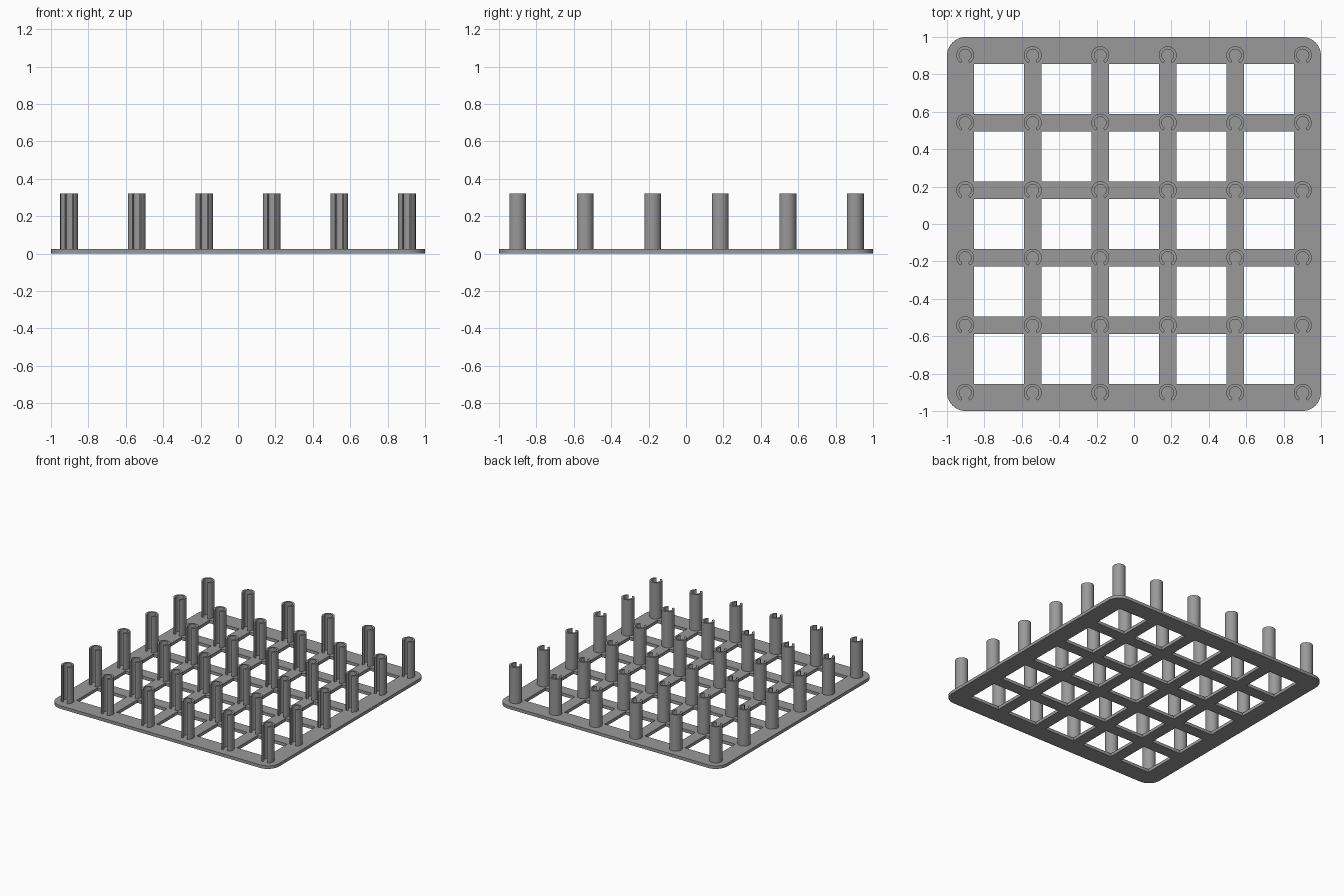
import bpy, bmesh, math

if "Cube" in bpy.data.objects:
    bpy.data.objects.remove(bpy.data.objects["Cube"])

grey = bpy.data.materials.new("mid_grey")
grey.diffuse_color = (0.32, 0.32, 0.32, 1)
grey.use_nodes = True
grey.node_tree.nodes["Principled BSDF"].inputs["Base Color"].default_value = grey.diffuse_color

PITCH = 0.361
CENTRES = [(i - 2.5) * PITCH for i in range(6)]
BAR = 0.047            # half width of a lattice bar
PLATE_H, TOP = 0.025, 0.32


def add_loop(curve, pts):
    s = curve.splines.new('POLY')
    s.points.add(len(pts) - 1)
    for p, (x, y) in zip(s.points, pts):
        p.co = (x, y, 0, 1)
    s.use_cyclic_u = True


def finish(mesh):
    # Smooth walls, sharp rims, one colour
    mesh.materials.clear()
    mesh.materials.append(grey)
    mesh.shade_smooth()
    mesh.set_sharp_from_angle(angle=math.radians(30))


# Lattice plate: rounded square outline with 5 x 5 square openings
curve = bpy.data.curves.new("plate_outline", 'CURVE')
curve.dimensions = '2D'
curve.fill_mode = 'BOTH'
curve.extrude = PLATE_H / 2
R = 0.1
outline = []
for k, (sx, sy) in enumerate([(1, 1), (-1, 1), (-1, -1), (1, -1)]):
    for j in range(9):
        a = math.pi / 2 * (k + j / 8)
        outline.append((sx * (1 - R) + R * math.cos(a), sy * (1 - R) + R * math.sin(a)))
add_loop(curve, outline)
for x0, x1 in zip(CENTRES, CENTRES[1:]):
    for y0, y1 in zip(CENTRES, CENTRES[1:]):
        l, r, b, t = x0 + BAR, x1 - BAR, y0 + BAR, y1 - BAR
        add_loop(curve, [(l, b), (l, t), (r, t), (r, b)])
helper = bpy.data.objects.new("plate_outline", curve)
bpy.context.collection.objects.link(helper)
bpy.context.view_layer.update()
mesh = bpy.data.meshes.new_from_object(
    helper.evaluated_get(bpy.context.evaluated_depsgraph_get()))
bpy.data.objects.remove(helper)
bm = bmesh.new()
bm.from_mesh(mesh)
bmesh.ops.remove_doubles(bm, verts=bm.verts, dist=1e-5)
bmesh.ops.translate(bm, verts=bm.verts, vec=(0, 0, PLATE_H / 2))
bmesh.ops.recalc_face_normals(bm, faces=bm.faces)
bm.to_mesh(mesh)
bm.free()
finish(mesh)
plate = bpy.data.objects.new("lattice_plate", mesh)
bpy.context.collection.objects.link(plate)

# Slotted tube: C-shaped section, open toward the front
bm = bmesh.new()
N, HALF_GAP = 28, math.radians(29)
rows = []
for j in range(N + 1):
    a = -math.pi / 2 + HALF_GAP + (2 * math.pi - 2 * HALF_GAP) * j / N
    rows.append([bm.verts.new((r * math.cos(a), r * math.sin(a), z))
                 for r, z in [(0.048, PLATE_H), (0.048, TOP), (0.032, TOP), (0.032, PLATE_H)]])
for p, q in zip(rows, rows[1:]):
    for k in range(4):
        bm.faces.new((p[k], q[k], q[(k + 1) % 4], p[(k + 1) % 4]))
bm.faces.new(rows[0])
bm.faces.new(rows[-1][::-1])
bmesh.ops.recalc_face_normals(bm, faces=bm.faces)
tube = bpy.data.meshes.new("slotted_tube")
bm.to_mesh(tube)
bm.free()
finish(tube)

# One tube on every crossing of the lattice
for i, x in enumerate(CENTRES):
    for j, y in enumerate(CENTRES):
        ob = bpy.data.objects.new(f"slotted_tube_{i + 1}_{j + 1}", tube)
        ob.location = (x, y, 0)
        bpy.context.collection.objects.link(ob)
